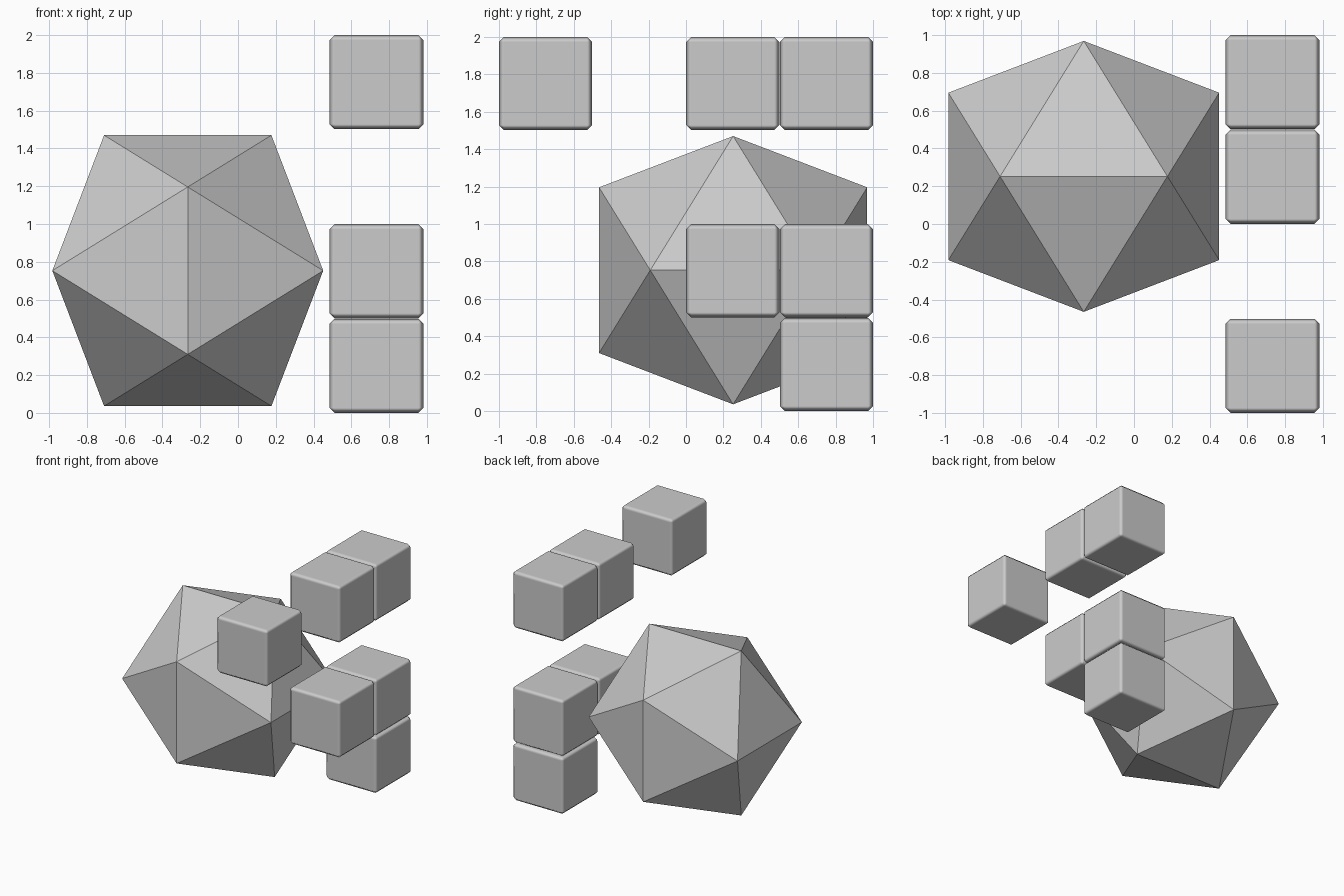
import bpy, bmesh
from mathutils import Vector

if "Cube" in bpy.data.objects:
    bpy.data.objects.remove(bpy.data.objects["Cube"])

# Icosahedron: three crossed golden rectangles wrapped in a convex hull
LONG, SHORT = 0.717, 0.443
bm = bmesh.new()
for a in (-1, 1):
    for b in (-1, 1):
        p = (a * SHORT, 0, b * LONG)
        for k in range(3):
            bm.verts.new(Vector(p[k:] + p[:k]))
bmesh.ops.convex_hull(bm, input=bm.verts[:])
bmesh.ops.recalc_face_normals(bm, faces=bm.faces[:])
mesh = bpy.data.meshes.new("icosahedron")
bm.to_mesh(mesh)
bm.free()
ico = bpy.data.objects.new("icosahedron", mesh)
ico.location = (-0.266, 0.252, 0.753)
bpy.context.collection.objects.link(ico)


# Softly chamfered cubes standing in one plane beside it
def block(name, y, z):
    bpy.ops.mesh.primitive_cube_add(size=0.498, location=(0.733, y, z))
    ob = bpy.context.object
    ob.name = name
    bpy.ops.object.shade_smooth()
    bev = ob.modifiers.new("chamfer", 'BEVEL')
    bev.width = 0.027
    bev.segments = 1
    bev.harden_normals = True


cells = [(-0.751, 1.751), (0.25, 1.751), (0.751, 1.751),
         (0.25, 0.75), (0.751, 0.75), (0.751, 0.249)]
for i, (y, z) in enumerate(cells):
    block(f"cube_block_{i + 1}", y, z)
